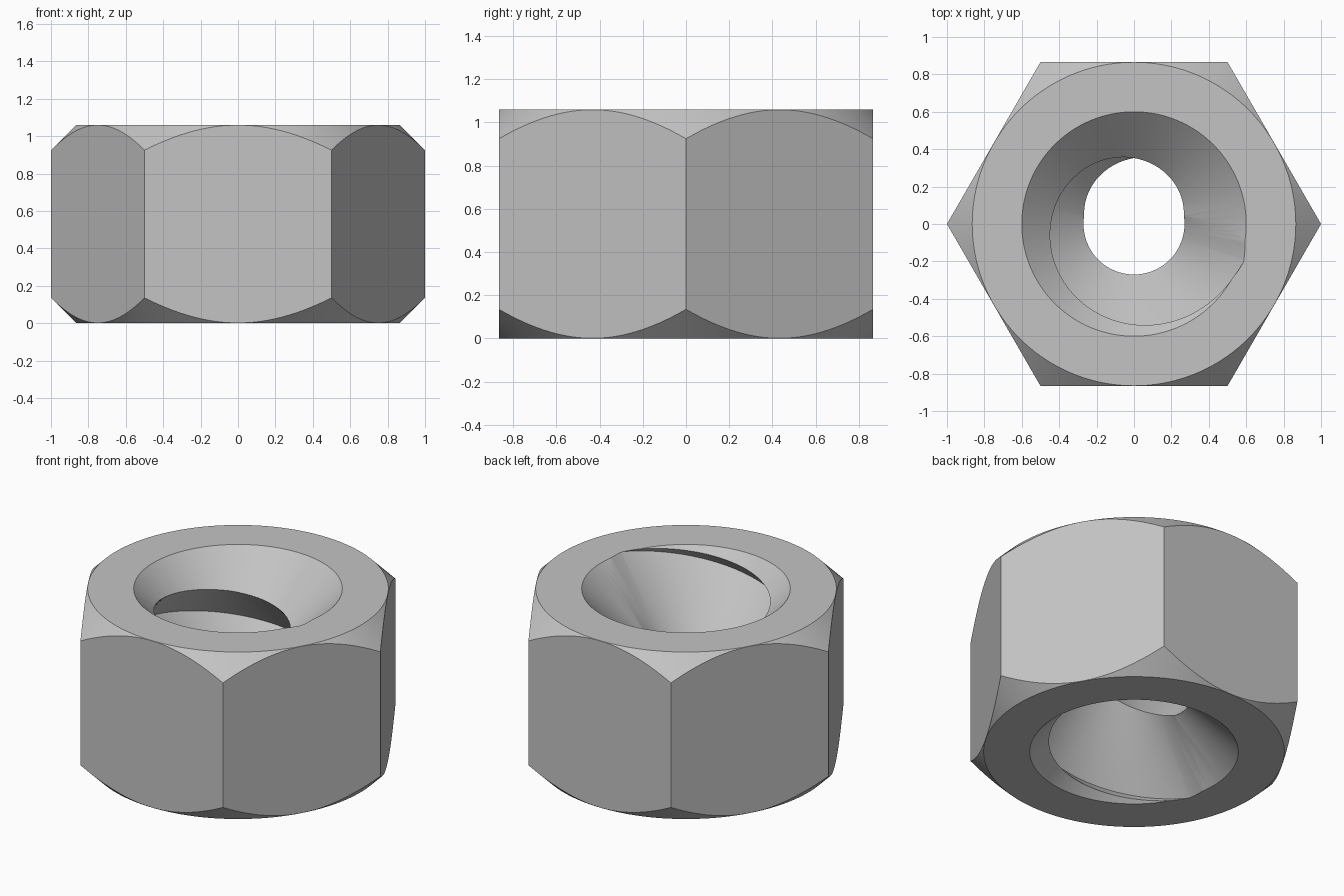
import bpy
import bmesh
from math import cos, sin, tau, sqrt

cube = bpy.data.objects.get("Cube")
if cube:
    bpy.data.objects.remove(cube, do_unlink=True)

HEIGHT = 1.06
FLAT = sqrt(3) / 2                  # centre to flat side
MINOR, MAJOR, PITCH = 0.27, 0.62, 0.76
RIM, SLOPE = 0.60, 0.97             # countersink radius and steepness
SEGS = 144

steel = bpy.data.materials.new("plain steel grey")
steel.use_nodes = True
steel.diffuse_color = (0.55, 0.55, 0.55, 1)
steel.node_tree.nodes["Principled BSDF"].inputs["Base Color"].default_value = (0.55, 0.55, 0.55, 1)


def finish(name, bm):
    bmesh.ops.recalc_face_normals(bm, faces=bm.faces[:])
    mesh = bpy.data.meshes.new(name)
    bm.to_mesh(mesh)
    bm.free()
    mesh.materials.append(steel)
    ob = bpy.data.objects.new(name, mesh)
    bpy.context.collection.objects.link(ob)
    return ob


def lathe(name, profile, segs):
    """Closed solid of revolution from (radius, height) points."""
    bm = bmesh.new()
    rings = [[bm.verts.new((r * cos(tau * i / segs), r * sin(tau * i / segs), z))
              for i in range(segs)] for r, z in profile]
    for low, high in zip(rings, rings[1:]):
        for i in range(segs):
            j = (i + 1) % segs
            bm.faces.new((low[i], low[j], high[j], high[i]))
    bm.faces.new(rings[0])
    bm.faces.new(rings[-1])
    return finish(name, bm)


def threaded_core(name):
    """Solid screw whose V grooves leave the thread inside the hole."""
    bm = bmesh.new()
    rows = 11
    base = HEIGHT / 2 + PITCH * (0.25 - 3)
    grid = []
    for i in range(SEGS + 1):
        t = i / SEGS
        column = []
        for j in range(rows):
            r = MAJOR if j % 2 else MINOR
            z = base + PITCH * (t + j / 2)
            column.append(bm.verts.new((r * cos(tau * t), r * sin(tau * t), z)))
        grid.append(column)
    for a, b in zip(grid, grid[1:]):
        for j in range(rows - 1):
            bm.faces.new((a[j], b[j], b[j + 1], a[j + 1]))
    bmesh.ops.remove_doubles(bm, verts=bm.verts[:], dist=1e-5)
    # Close both ends with fans to the axis
    rim = [e for e in bm.edges if e.is_boundary]
    middle = HEIGHT / 2
    lower = bm.verts.new((0, 0, base + PITCH / 2))
    upper = bm.verts.new((0, 0, base + PITCH * rows / 2))
    for e in rim:
        v, w = e.verts
        end = lower if (v.co.z + w.co.z) / 2 < middle else upper
        bm.faces.new((v, w, end))
    bmesh.ops.triangulate(bm, faces=bm.faces[:])
    return finish(name, bm)


def combine(target, tool, operation):
    mod = target.modifiers.new(tool.name, 'BOOLEAN')
    mod.operation = operation
    mod.solver = 'EXACT'
    mod.object = tool
    tool.hide_render = True
    bpy.context.view_layer.update()
    bpy.context.view_layer.objects.active = target
    bpy.ops.object.modifier_apply(modifier=mod.name)
    bpy.data.objects.remove(tool, do_unlink=True)


# Hexagonal body
nut = lathe("hex_nut", [(1, 0), (1, HEIGHT)], 6)

# Rounded corner chamfers at top and bottom
edge = FLAT - 0.001
chamfer = lathe("corner_chamfer", [(edge, 0), (edge + 0.25, 0.25),
                                   (edge + 0.25, HEIGHT - 0.25), (edge, HEIGHT)], SEGS)
# Keep the chamfer's end caps clear of the body's end faces
for v in chamfer.data.vertices:
    if v.co.z < 0.1 or v.co.z > HEIGHT - 0.1:
        s = -0.05 if v.co.z < 0.1 else 0.05
        k = (edge - 0.05) / edge
        v.co = (v.co.x * k, v.co.y * k, v.co.z + s)
combine(nut, chamfer, 'INTERSECT')

# Countersinks at both ends of the hole
inner, outer = 0.15, 0.8
deep, out = (RIM - inner) * SLOPE, (outer - RIM) * SLOPE
combine(nut, lathe("lower_countersink", [(outer, -out), (inner, deep)], SEGS), 'DIFFERENCE')
combine(nut, lathe("upper_countersink", [(inner, HEIGHT - deep), (outer, HEIGHT + out)], SEGS),
        'DIFFERENCE')

# Threaded hole
combine(nut, threaded_core("thread_cutter"), 'DIFFERENCE')

# Smooth cones and thread, crisp edges
bpy.ops.object.select_all(action='DESELECT')
nut.select_set(True)
bpy.context.view_layer.objects.active = nut
bpy.ops.object.shade_smooth_by_angle(angle=0.4)
